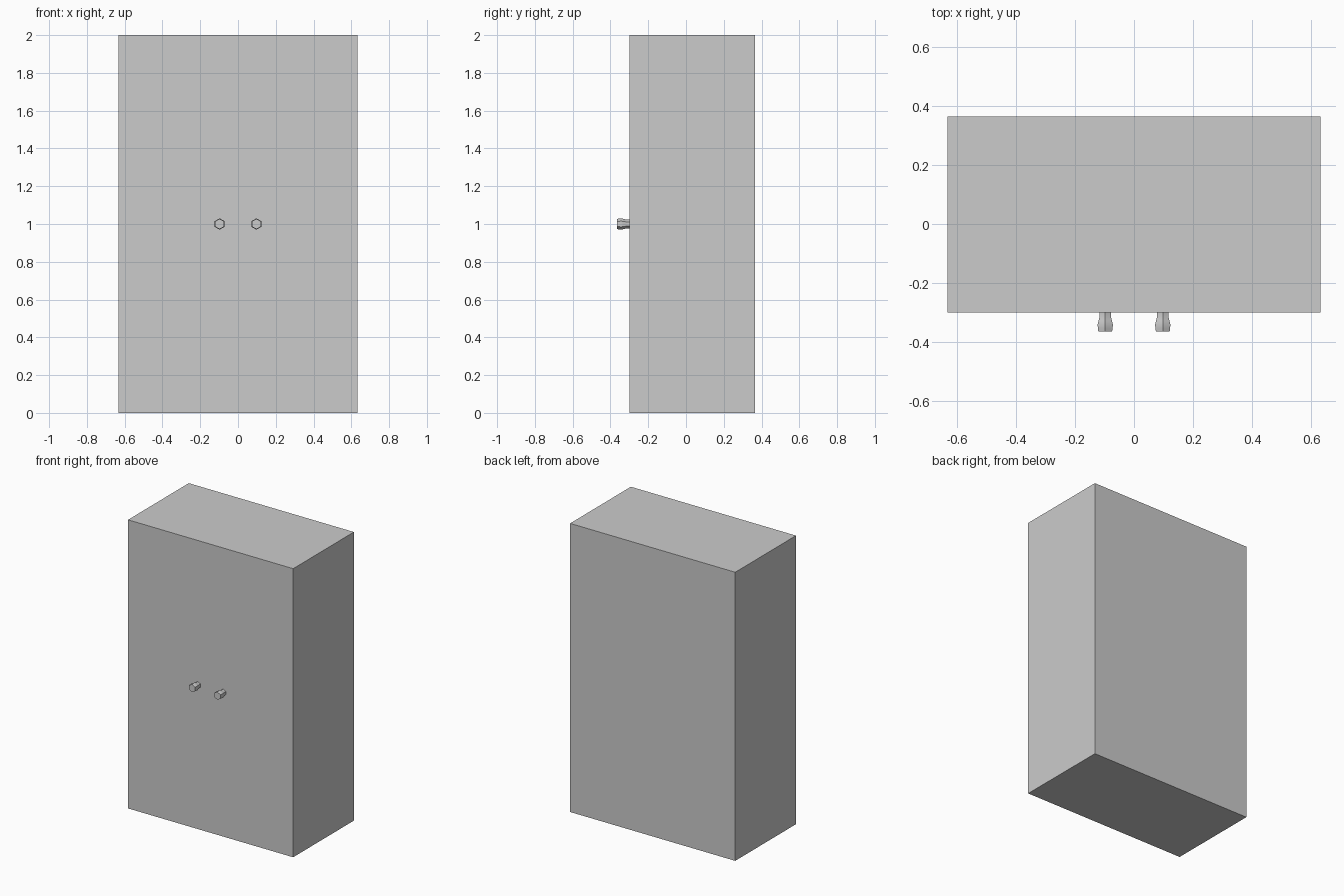
import bpy, bmesh, math

if "Cube" in bpy.data.objects:
    bpy.data.objects.remove(bpy.data.objects["Cube"])

FRONT, BACK, HALF_W, HEIGHT = -0.30, 0.365, 0.633, 2.0


def make_object(name, bm):
    bmesh.ops.recalc_face_normals(bm, faces=bm.faces)
    mesh = bpy.data.meshes.new(name)
    bm.to_mesh(mesh)
    bm.free()
    obj = bpy.data.objects.new(name, mesh)
    bpy.context.collection.objects.link(obj)
    return obj


# Cabinet body: one plain box
bm = bmesh.new()
bmesh.ops.create_cube(bm, size=1)
for v in bm.verts:
    v.co.x *= HALF_W * 2
    v.co.y = FRONT if v.co.y < 0 else BACK
    v.co.z = (v.co.z + 0.5) * HEIGHT
make_object("cabinet_body", bm)

# Six-sided door knobs: (distance from door, radius), swelling towards the front
KNOB_PROFILE = [(0.0, 0.0225), (0.016, 0.0225), (0.028, 0.0265),
                (0.042, 0.0300), (0.054, 0.0285), (0.065, 0.0270)]


def knob(name, x):
    bm = bmesh.new()
    rings = []
    for d, r in KNOB_PROFILE:
        rings.append([bm.verts.new((x + r * math.sin(i * math.pi / 3), FRONT - d,
                                    1.0 + r * math.cos(i * math.pi / 3)))
                      for i in range(6)])
    for a, b in zip(rings, rings[1:]):
        for i in range(6):
            j = (i + 1) % 6
            bm.faces.new((a[i], a[j], b[j], b[i]))
    bm.faces.new(rings[0])
    bm.faces.new(rings[-1])
    obj = make_object(name, bm)
    bpy.ops.object.select_all(action='DESELECT')
    obj.select_set(True)
    bpy.context.view_layer.objects.active = obj
    bpy.ops.object.shade_smooth_by_angle(angle=math.radians(30))


knob("left_door_knob", -0.0975)
knob("right_door_knob", 0.0975)
